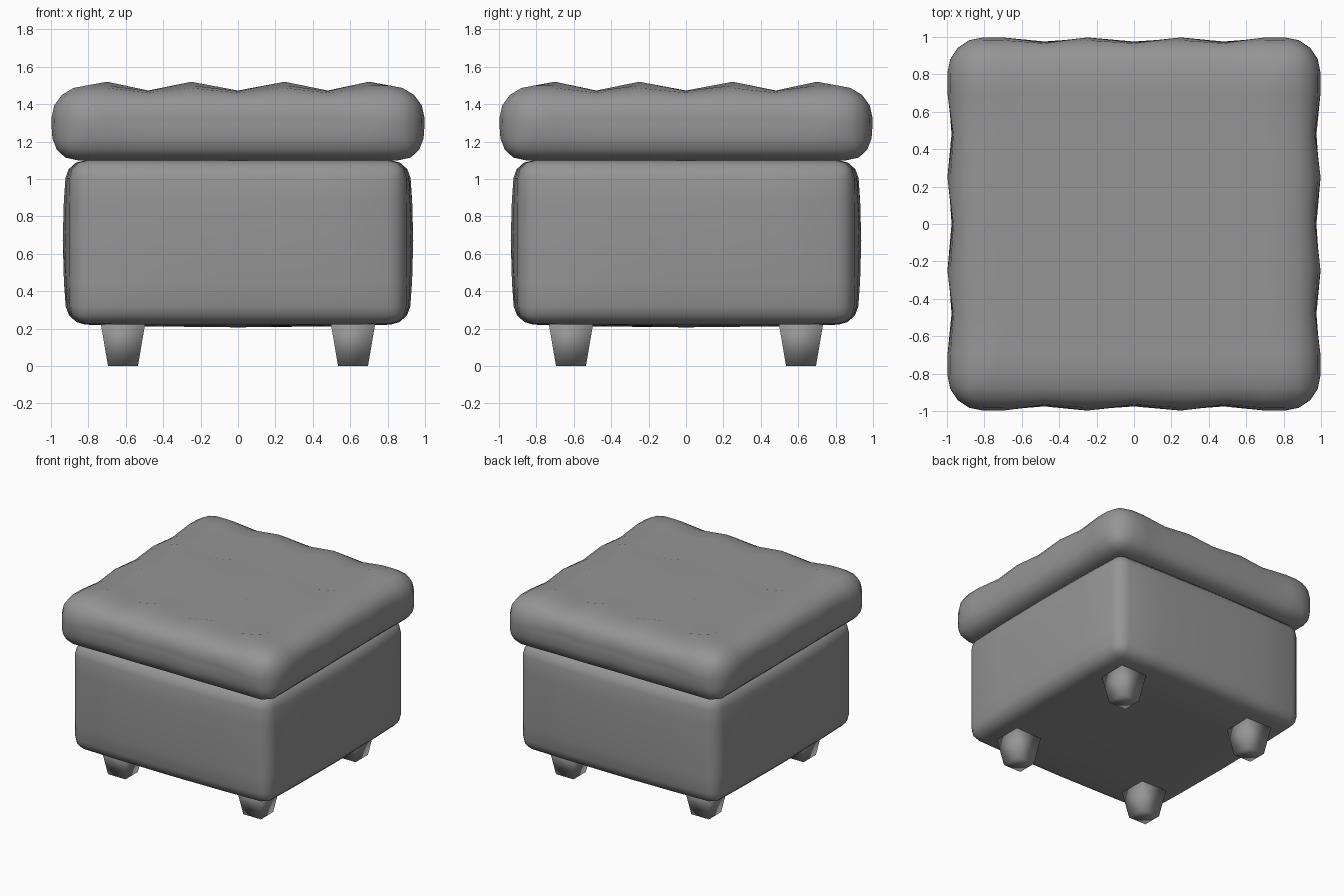
import bpy, bmesh
from mathutils import Vector

if "Cube" in bpy.data.objects:
    bpy.data.objects.remove(bpy.data.objects["Cube"])

# Dark grey upholstery
grey = bpy.data.materials.new("dark_grey")
grey.diffuse_color = (0.3, 0.3, 0.3, 1)
grey.use_nodes = True
grey.node_tree.nodes["Principled BSDF"].inputs["Base Color"].default_value = grey.diffuse_color


def finish(bm, name):
    bmesh.ops.recalc_face_normals(bm, faces=bm.faces[:])
    for f in bm.faces:
        f.smooth = True
    mesh = bpy.data.meshes.new(name)
    bm.to_mesh(mesh)
    bm.free()
    mesh.materials.append(grey)
    obj = bpy.data.objects.new(name, mesh)
    bpy.context.collection.objects.link(obj)
    return obj


def rounded_box(half, z0, z1, radius, segments, cuts, z_cuts):
    """Bevelled box with extra edge loops for later shaping."""
    bm = bmesh.new()
    bmesh.ops.create_cube(bm, size=2)
    for v in bm.verts:
        v.co = Vector((v.co.x * half, v.co.y * half,
                       (z0 + z1) / 2 + v.co.z * (z1 - z0) / 2))
    bmesh.ops.bevel(bm, geom=bm.edges[:], offset=radius, segments=segments,
                    profile=0.5, affect='EDGES')
    loops = [(axis, c) for axis in (0, 1) for c in cuts] + [(2, z) for z in z_cuts]
    for axis, c in loops:
        co, no = Vector(), Vector()
        co[axis], no[axis] = c, 1
        bmesh.ops.bisect_plane(bm, geom=bm.verts[:] + bm.edges[:] + bm.faces[:],
                               plane_co=co, plane_no=no, dist=1e-5)
    return bm


# Upholstered base with softly bulging sides and underside
bm = rounded_box(0.91, 0.225, 1.10, 0.095, 3, (-0.5, 0, 0.5), (0.45, 0.67, 0.88))
for v in bm.verts:
    x, y, z = v.co
    bx, by = 1 - (x / 0.91) ** 2, 1 - (y / 0.91) ** 2
    bz = 1 - ((z - 0.67) / 0.46) ** 2
    v.co.x += x / 0.91 * (0.027 * bz * by - 0.015 * (1 - by))
    v.co.y += y / 0.91 * (0.027 * bz * bx - 0.015 * (1 - bx))
    if z < 0.3:
        v.co.z -= 0.018 * bx * by
finish(bm, "base")


# Tufted cushion: creases at 0 and 0.48, crests at 0.25 and 0.70
def crease(t):
    t = abs(t)
    if t < 0.25:
        return 1 - t / 0.25
    if t < 0.48:
        return (t - 0.25) / 0.23
    return max(0, 1 - (t - 0.48) / 0.22)


bm = rounded_box(0.997, 1.10, 1.52, 0.19, 4,
                 (-0.7, -0.48, -0.25, 0, 0.25, 0.48, 0.7), (1.31,))
for v in bm.verts:
    x, y, z = v.co
    gx, gy = crease(x), crease(y)
    up = max(0, (z - 1.31) / 0.21)
    low = max(0, (1.31 - z) / 0.21)
    rim = max(abs(x), abs(y))
    edge = max(0, min(1, (rim - 0.7) / 0.11))
    # Creases fade towards the gently sloping rim
    v.co.z -= up ** 2 * (0.047 - 0.017 * edge) * max(gx, gy)
    v.co.z -= 0.02 * up * edge
    # Scallop the sides at mid height and square up the lower edge
    for i, a, g in ((0, x, gy), (1, y, gx)):
        if abs(a) > 0.8:
            sign = 1 if a > 0 else -1
            fade = max(0, 1 - up) * max(0, 1 - low)
            v.co[i] += sign * (0.05 * low ** 2 - 0.03 * g * fade)
finish(bm, "cushion")

# Four square tapered legs
for sx, side_name in ((-1, "left"), (1, "right")):
    for sy, end_name in ((-1, "front"), (1, "back")):
        bm = bmesh.new()
        bmesh.ops.create_cube(bm, size=2)
        for v in bm.verts:
            top = v.co.z > 0
            r = 0.12 if top else 0.08
            v.co = Vector((sx * 0.615 + v.co.x * r, sy * 0.615 + v.co.y * r,
                           0.235 if top else 0))
        finish(bm, f"{end_name}_{side_name}_leg")
